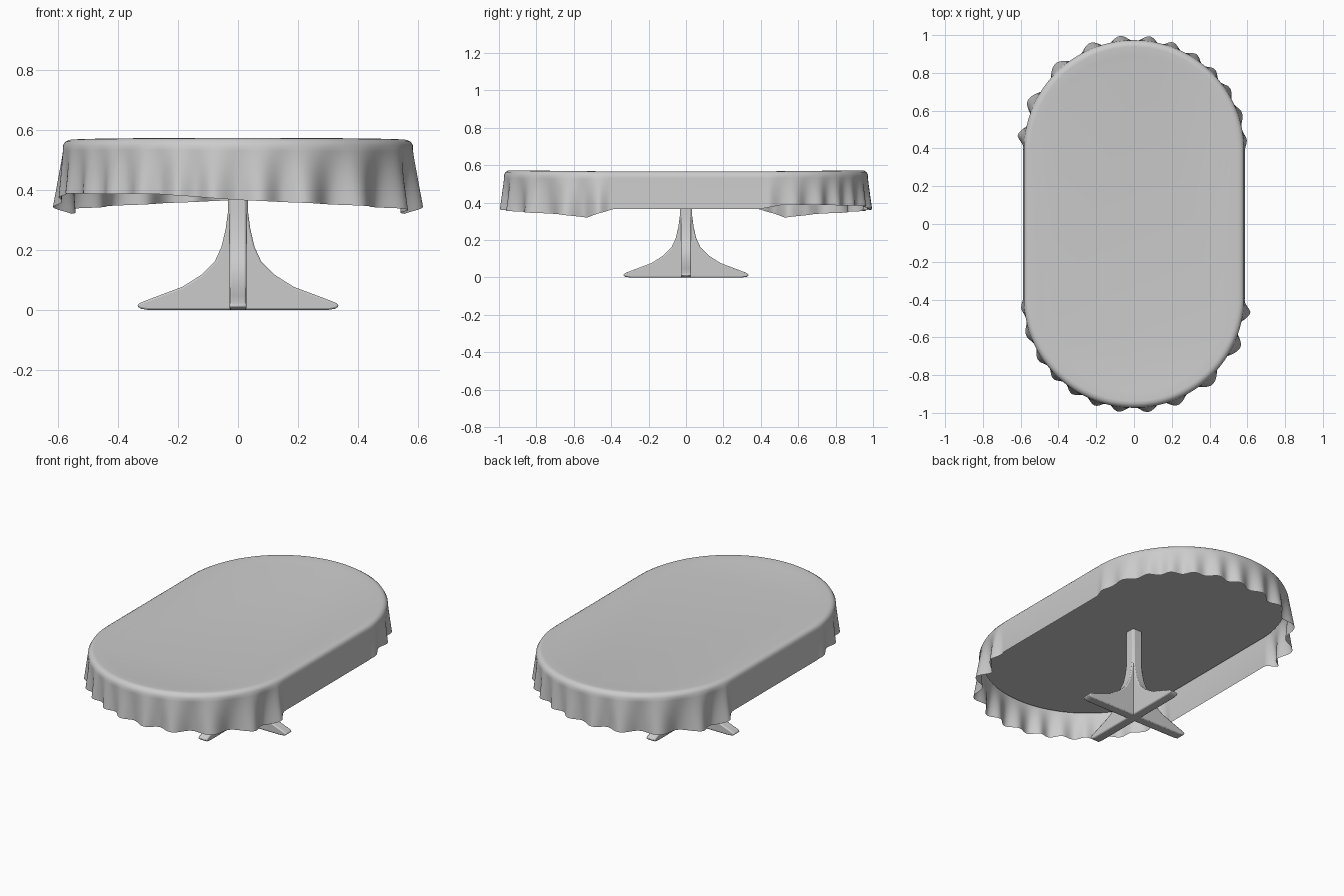
import bpy
import bmesh
import math
from mathutils import Matrix

cube = bpy.data.objects.get("Cube")
if cube:
    bpy.data.objects.remove(cube, do_unlink=True)

grey = bpy.data.materials.new("light grey")
grey.use_nodes = True
grey.diffuse_color = (0.6, 0.6, 0.6, 1)
grey.node_tree.nodes["Principled BSDF"].inputs["Base Color"].default_value = (0.6, 0.6, 0.6, 1)


def make_object(name, bm, angle):
    bmesh.ops.recalc_face_normals(bm, faces=bm.faces)
    mesh = bpy.data.meshes.new(name)
    bm.to_mesh(mesh)
    bm.free()
    mesh.materials.append(grey)
    obj = bpy.data.objects.new(name, mesh)
    bpy.context.collection.objects.link(obj)
    bpy.ops.object.select_all(action='DESELECT')
    obj.select_set(True)
    bpy.context.view_layer.objects.active = obj
    bpy.ops.object.shade_smooth_by_angle(angle=math.radians(angle))
    return obj


def interpolate(knots, a):
    for (a0, v0), (a1, v1) in zip(knots, knots[1:]):
        if a <= a1:
            return v0 + (v1 - v0) * (a - a0) / (a1 - a0)
    return knots[-1][1]


def bridge(bm, upper, lower):
    for i in range(len(upper)):
        j = (i + 1) % len(upper)
        bm.faces.new((upper[i], lower[i], lower[j], upper[j]))


# Oval outline: two round ends joined by straight sides
RADIUS, HALF_STRAIGHT = 0.583, 0.39
STEPS = 180

# Cloth folds along one end, by angle in degrees
peaks = [7, 25, 48, 68, 83, 98, 110, 123, 135, 147, 161, 176]
phase = [(0, -0.4)] + [(a, i) for i, a in enumerate(peaks)] + [(180, 11.3)]
depth = [(0, 0), (7, 0.03), (45, 0.027), (83, 0.017), (130, 0.013), (174, 0.012), (180, 0)]
flare = [(0, 0.005), (12, 0.01), (170, 0.01), (180, 0.005)]
hem = [(0, 0.365), (7, 0.343), (14, 0.32), (28, 0.338), (90, 0.366),
       (115, 0.385), (168, 0.388), (180, 0.365)]


def oval_point(a, radius, side):
    t = math.radians(a)
    return (side * radius * math.cos(t),
            -side * (HALF_STRAIGHT + radius * math.sin(t)))


def rim_ring(bm, inset, z, lift=0):
    ring = []
    for side in (1, -1):
        for i in range(STEPS + 1):
            a = 180 * i / STEPS
            x, y = oval_point(a, RADIUS - inset, side)
            ring.append(bm.verts.new((x, y, z + lift * math.sin(math.radians(a)))))
    return ring


def skirt_ring(bm, u, top):
    ring = []
    for side in (1, -1):
        for i in range(STEPS + 1):
            a = 180 * i / STEPS
            wave = math.cos(2 * math.pi * interpolate(phase, a))
            spread = interpolate(flare, a) + interpolate(depth, a) * wave
            x, y = oval_point(a, RADIUS + u * spread, side)
            ring.append(bm.verts.new((x, y, top + (interpolate(hem, a) - top) * u)))
    return ring


# Tablecloth: flat top, soft rim and pleated skirt
bm = bmesh.new()
rings = [rim_ring(bm, 0.08, 0.566), rim_ring(bm, 0.035, 0.567, 0.006),
         rim_ring(bm, 0.02, 0.566, 0.005), rim_ring(bm, 0.008, 0.56, 0.003)]
bm.faces.new(rings[0])
LEVELS = 10
rings += [skirt_ring(bm, k / LEVELS, 0.548) for k in range(LEVELS + 1)]
for upper, lower in zip(rings, rings[1:]):
    bridge(bm, upper, lower)
make_object("tablecloth", bm, 40)

# Table top hidden under the cloth
bm = bmesh.new()
upper, lower = rim_ring(bm, 0.015, 0.555), rim_ring(bm, 0.015, 0.53)
bridge(bm, upper, lower)
bm.faces.new(upper)
bm.faces.new(lower)
make_object("table_top", bm, 30)

# Pedestal: two crossed boards with sweeping feet
half = [(0.033, 0.535), (0.033, 0.33), (0.041, 0.27), (0.055, 0.21), (0.078, 0.16),
        (0.12, 0.118), (0.185, 0.077), (0.265, 0.047), (0.325, 0.024),
        (0.337, 0.014), (0.325, 0.004), (0.3, 0)]
outline = half + [(-x, z) for x, z in reversed(half)]
THICK = 0.056
for name, turn in (("pedestal_feet_across", 0), ("pedestal_feet_along", 90)):
    bm = bmesh.new()
    face = bm.faces.new([bm.verts.new((x, -THICK / 2, z)) for x, z in outline])
    out = bmesh.ops.extrude_face_region(bm, geom=[face])
    moved = [v for v in out["geom"] if isinstance(v, bmesh.types.BMVert)]
    bmesh.ops.translate(bm, verts=moved, vec=(0, THICK, 0))
    bmesh.ops.rotate(bm, verts=bm.verts, matrix=Matrix.Rotation(math.radians(turn), 3, 'Z'))
    board = make_object(name, bm, 35)
    bevel = board.modifiers.new("soft edges", 'BEVEL')
    bevel.width = 0.006
    bevel.segments = 2
    bevel.limit_method = 'ANGLE'
    bevel.angle_limit = math.radians(50)
